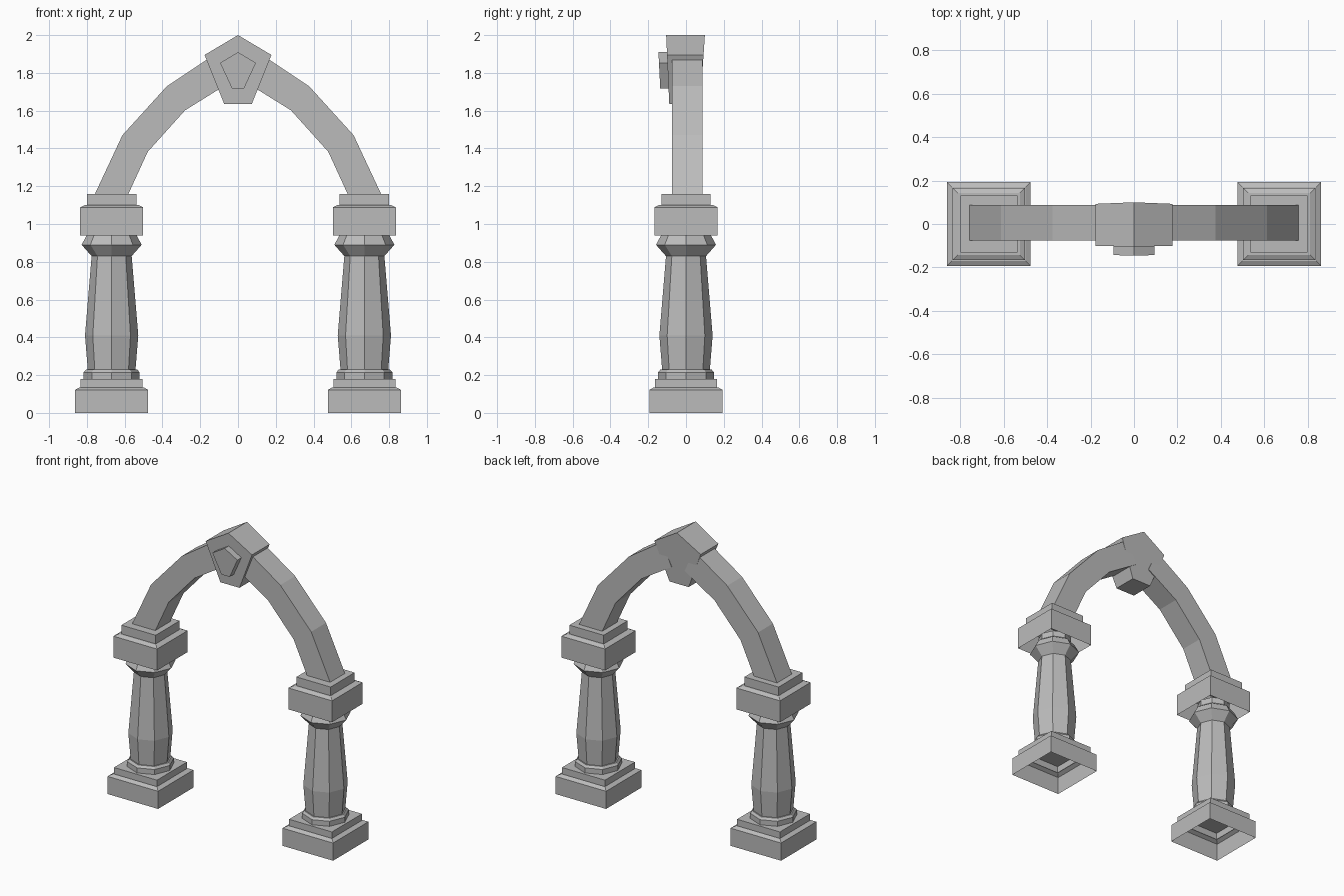
import bpy, bmesh, math
from mathutils import Vector

cube = bpy.data.objects.get("Cube")
if cube:
    bpy.data.objects.remove(cube, do_unlink=True)

stone = bpy.data.materials.new("grey_stone")
stone.use_nodes = True
stone.diffuse_color = (0.5, 0.5, 0.5, 1)
bsdf = next(n for n in stone.node_tree.nodes if n.type == 'BSDF_PRINCIPLED')
bsdf.inputs["Base Color"].default_value = (0.5, 0.5, 0.5, 1)
bsdf.inputs["Roughness"].default_value = 0.9

COLUMN_X = 0.669


def finish(name, bm, x=0.0):
    mesh = bpy.data.meshes.new(name)
    bm.to_mesh(mesh)
    bm.free()
    mesh.materials.append(stone)
    obj = bpy.data.objects.new(name, mesh)
    obj.location.x = x
    bpy.context.collection.objects.link(obj)
    return obj


def stack(name, profile, sides, x, close_bottom=False):
    """Flat-sided rings of (half width, height); square rings face the axes."""
    bm = bmesh.new()
    turn, grow = (math.pi / 4, math.sqrt(2)) if sides == 4 else (0, 1)
    rings = []
    for r, z in profile:
        angles = [turn + i * math.tau / sides for i in range(sides)]
        rings.append([bm.verts.new((r * grow * math.cos(a), r * grow * math.sin(a), z))
                      for a in angles])
    for low, high in zip(rings, rings[1:]):
        for i in range(sides):
            j = (i + 1) % sides
            bm.faces.new((low[i], low[j], high[j], high[i]))
    bm.faces.new(rings[-1])
    if close_bottom:
        bm.faces.new(rings[0][::-1])
    return finish(name, bm, x)


def slab(name, outline, front, back):
    """Extrude an (x, z) outline between two depths given as functions of z."""
    bm = bmesh.new()
    a = [bm.verts.new((x, front(z), z)) for x, z in outline]
    b = [bm.verts.new((x, back(z), z)) for x, z in outline]
    n = len(outline)
    bm.faces.new(a)
    bm.faces.new(b[::-1])
    for i in range(n):
        j = (i + 1) % n
        bm.faces.new((a[j], a[i], b[i], b[j]))
    bmesh.ops.recalc_face_normals(bm, faces=bm.faces)
    return finish(name, bm)


def pentagon(top, shoulder, foot):
    (sx, sz), (fx, fz) = shoulder, foot
    return [(0, top), (-sx, sz), (-fx, fz), (fx, fz), (sx, sz)]


# Stepped square plinth and capital, both hollow underneath
plinth = [(0.193, 0), (0.193, 0.122), (0.17, 0.135), (0.164, 0.135), (0.164, 0.18)]
capital = [(0.167, 0.94), (0.167, 1.088), (0.143, 1.1), (0.131, 1.1), (0.131, 1.16)]
# Eight-sided shaft with foot ring, swelling and flared collar
foot_ring = [(0.148, 0.18), (0.148, 0.215), (0.135, 0.23), (0.12, 0.23)]
shaft = [(0.126, 0.225), (0.141, 0.41), (0.106, 0.83), (0.159, 0.89),
         (0.132, 0.94), (0.105, 0.96), (0.105, 1.0)]

# Half of the faceted arch: outer edge upward, inner edge back down
half_arch = [(0.757, 1.16), (0.612, 1.47), (0.376, 1.73), (0.12, 1.9),
             (0.05, 1.745), (0.28, 1.602), (0.478, 1.382), (0.58, 1.16)]

for side, sign in (("left", 1), ("right", -1)):
    x = sign * COLUMN_X
    stack(side + "_plinth", plinth, 4, x)
    stack(side + "_foot_ring", foot_ring, 8, x, True)
    stack(side + "_shaft", shaft, 8, x, True)
    stack(side + "_capital", capital, 4, x)
    slab(side + "_arch", [(sign * px, pz) for px, pz in half_arch],
         lambda z: -0.075, lambda z: 0.087)

# Keystone, thinner toward the bottom, with a raised boss on the front
slab("keystone", pentagon(2.0, (0.177, 1.895), (0.073, 1.635)),
     lambda z: -0.105 + 0.045 * (2 - z), lambda z: 0.1 - 0.068 * (2 - z))
slab("keystone_boss", pentagon(1.91, (0.095, 1.853), (0.032, 1.718)),
     lambda z: -0.146 + 0.05 * (1.91 - z), lambda z: -0.08)
